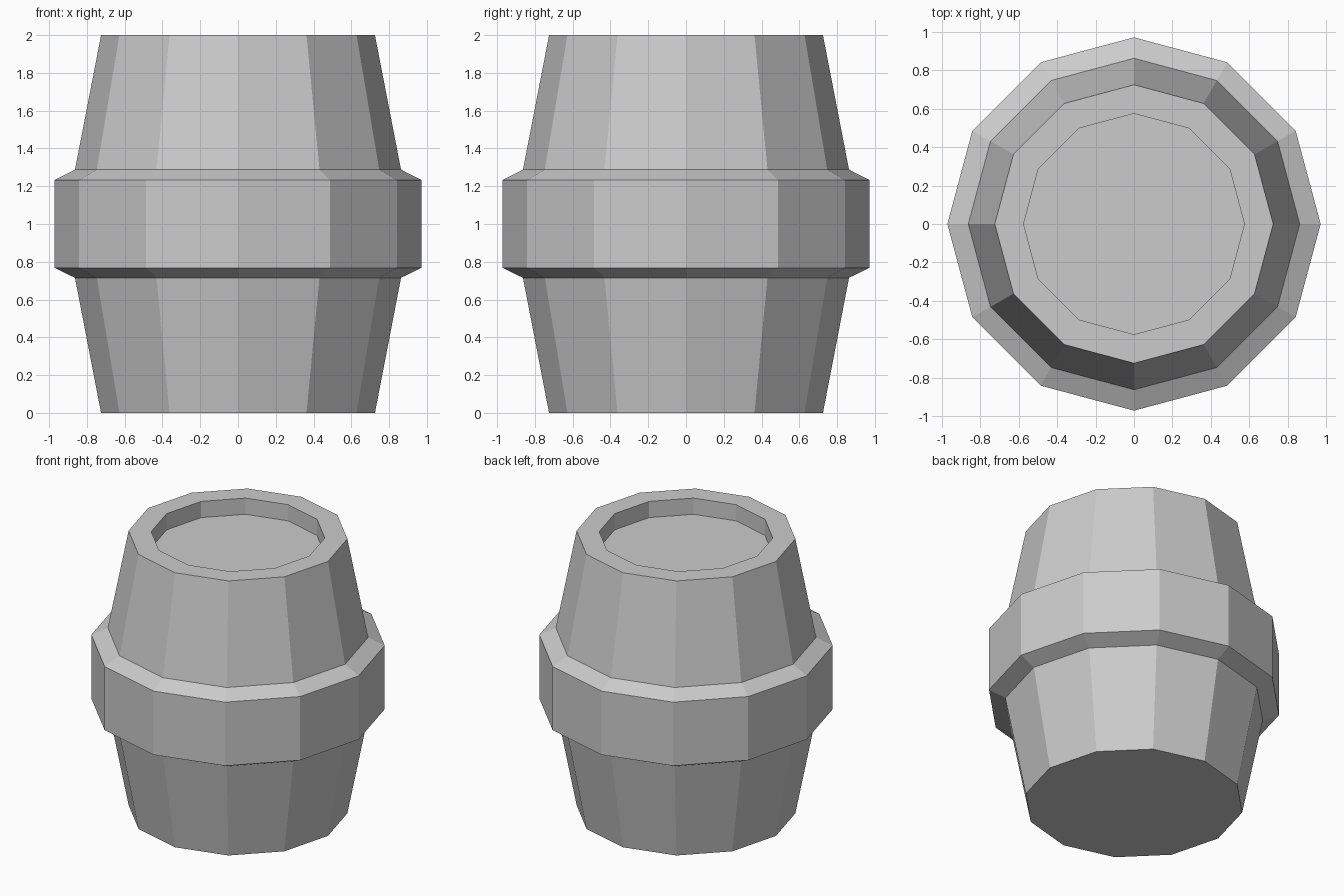
import bpy, bmesh
from math import cos, sin, tau

if "Cube" in bpy.data.objects:
    bpy.data.objects.remove(bpy.data.objects["Cube"])

SIDES = 12

# Outer profile (radius, height): base, lower staves, raised band, upper staves, rim, recess
PROFILE = [(0.725, 0.0), (0.863, 0.715), (0.972, 0.768), (0.972, 1.232),
           (0.863, 1.288), (0.725, 2.0), (0.575, 2.0), (0.575, 1.882)]


def lathe(name, profile, sides):
    """Revolve a profile around z and cap both ends."""
    bm = bmesh.new()
    rings = [[bm.verts.new((r * cos(tau * i / sides), r * sin(tau * i / sides), z))
              for i in range(sides)] for r, z in profile]
    for low, high in zip(rings, rings[1:]):
        for i in range(sides):
            j = (i + 1) % sides
            bm.faces.new((low[i], low[j], high[j], high[i]))
    bm.faces.new(rings[0][::-1])
    bm.faces.new(rings[-1])
    mesh = bpy.data.meshes.new(name)
    bm.to_mesh(mesh)
    bm.free()
    obj = bpy.data.objects.new(name, mesh)
    bpy.context.collection.objects.link(obj)
    return obj


# Barrel with central band and recessed lid
lathe("barrel", PROFILE, SIDES)
